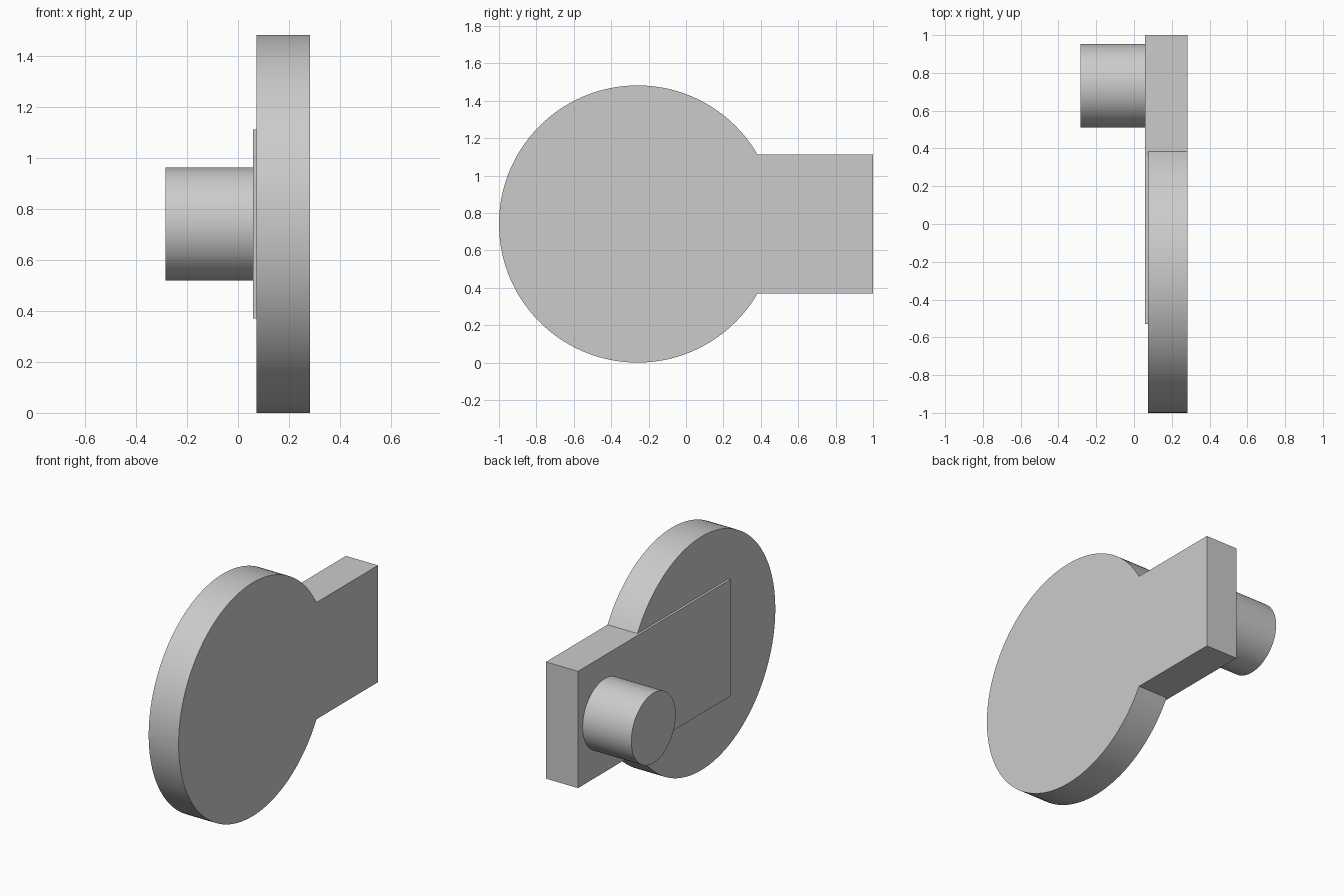
import bpy, bmesh
from math import sin, cos, pi, radians

old = bpy.data.objects.get("Cube")
if old:
    bpy.data.objects.remove(old, do_unlink=True)

grey = bpy.data.materials.new("plain grey")
grey.use_nodes = True
colour = (0.6, 0.6, 0.6, 1)
grey.diffuse_color = colour
grey.node_tree.nodes["Principled BSDF"].inputs["Base Color"].default_value = colour

MID_Z = 0.741


def arc(cy, radius, start, end, steps):
    """Points (y, z) along an arc about the middle height."""
    angles = [start + (end - start) * i / steps for i in range(steps + 1)]
    return [(cy + radius * cos(a), MID_Z + radius * sin(a)) for a in angles]


def slab(name, outline, x0, x1):
    """Extrude a (y, z) outline along x."""
    bm = bmesh.new()
    face = bm.faces.new([bm.verts.new((x0, y, z)) for y, z in outline])
    ext = bmesh.ops.extrude_face_region(bm, geom=[face])
    moved = [v for v in ext["geom"] if isinstance(v, bmesh.types.BMVert)]
    bmesh.ops.translate(bm, verts=moved, vec=(x1 - x0, 0, 0))
    bmesh.ops.recalc_face_normals(bm, faces=bm.faces)
    mesh = bpy.data.meshes.new(name)
    bm.to_mesh(mesh)
    bm.free()
    mesh.materials.append(grey)
    obj = bpy.data.objects.new(name, mesh)
    bpy.context.collection.objects.link(obj)
    bpy.ops.object.select_all(action="DESELECT")
    obj.select_set(True)
    bpy.context.view_layer.objects.active = obj
    bpy.ops.object.shade_smooth_by_angle(angle=radians(25))
    return obj


# Round disc running flush into a straight arm
half = MID_Z / 2
disc_arc = arc(-0.259, MID_Z, pi / 6, 2 * pi - pi / 6, 120)
slab("disc_and_arm", disc_arc + [(1, MID_Z - half), (1, MID_Z + half)], 0.073, 0.283)

# Thin raised face of the arm, reaching across the disc
slab("arm_face", [(-0.53, MID_Z - half), (1, MID_Z - half),
                  (1, MID_Z + half), (-0.53, MID_Z + half)], 0.058, 0.073)

# Round pin near the end of the arm
slab("pin", arc(0.732, 0.222, 0, 2 * pi * 95 / 96, 95), -0.284, 0.058)
